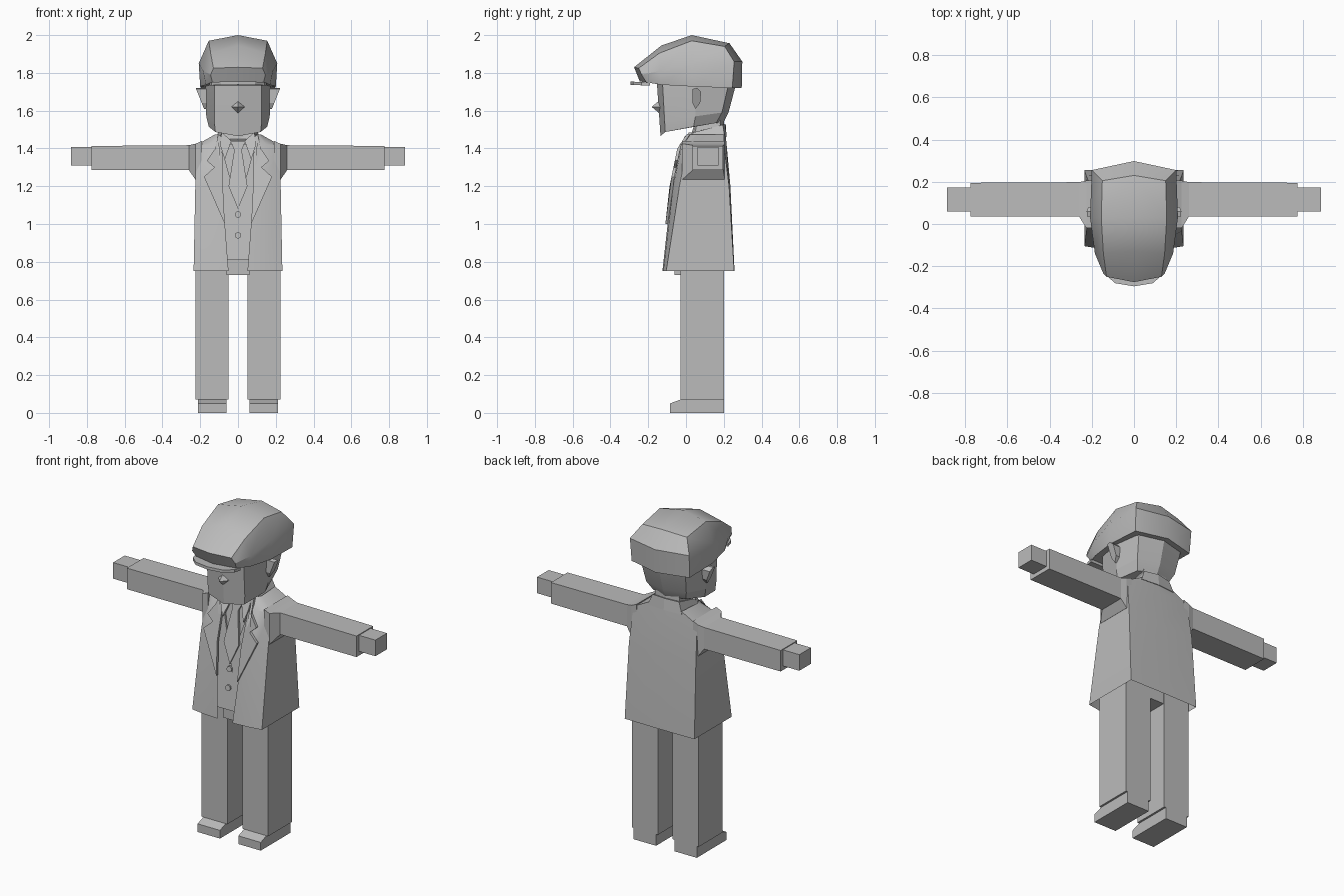
import bpy, bmesh, math
from mathutils import Vector

GREY = bpy.data.materials.new("plain grey")
GREY.diffuse_color = (0.5, 0.5, 0.5, 1)


def finish(name, bm, smooth=None):
    bmesh.ops.remove_doubles(bm, verts=bm.verts, dist=0.0005)
    bmesh.ops.recalc_face_normals(bm, faces=bm.faces)
    me = bpy.data.meshes.new(name)
    bm.to_mesh(me)
    bm.free()
    ob = bpy.data.objects.new(name, me)
    bpy.context.collection.objects.link(ob)
    me.materials.append(GREY)
    if smooth:
        bpy.ops.object.select_all(action='DESELECT')
        ob.select_set(True)
        bpy.context.view_layer.objects.active = ob
        bpy.ops.object.shade_smooth_by_angle(angle=math.radians(smooth))
    return ob


def loft(name, rings, closed=False, caps=True, smooth=None):
    """Join matching rows of points with quads."""
    bm = bmesh.new()
    rows = [[bm.verts.new(p) for p in r] for r in rings]
    n = len(rows[0])
    for a, b in zip(rows, rows[1:]):
        for i in range(n if closed else n - 1):
            j = (i + 1) % n
            bm.faces.new((a[i], a[j], b[j], b[i]))
    if caps:
        bm.faces.new(rows[0])
        bm.faces.new(rows[-1])
    return finish(name, bm, smooth)


def mirror_ring(half):
    """Complete a half ring whose first and last points lie on x = 0."""
    return half + [(-x, y, z) for x, y, z in half[-2:0:-1]]


def rect_x(x, y0, y1, z0, z1):
    return [(x, y0, z0), (x, y1, z0), (x, y1, z1), (x, y0, z1)]


def box(name, x0, x1, y0, y1, z0, z1):
    return loft(name, [rect_x(x0, y0, y1, z0, z1), rect_x(x1, y0, y1, z0, z1)], True)


def front_y(z):
    """Forward surface of the jacket at a given height."""
    rows = [(0.75, -0.125), (1.2, -0.075), (1.42, -0.03), (1.48, 0.02)]
    for (z0, y0), (z1, y1) in zip(rows, rows[1:]):
        if z <= z1:
            return y0 + (y1 - y0) * (z - z0) / (z1 - z0)
    return 0.02


def plate(name, pts, offset, thick=0.012, side=1):
    """Flat piece following the chest, outlined in (x, z)."""
    rings = [[(side * x, front_y(z) + offset + t, z) for x, z in pts] for t in (0, thick)]
    return loft(name, rings, True)


for s, tag in ((-1, "left"), (1, "right")):
    # Legs and shoes
    box(f"{tag}_trouser_leg", s * 0.05, s * 0.225, -0.03, 0.20, 0.07, 0.88)
    shoe = [(-0.085, 0), (0.2, 0), (0.2, 0.07), (-0.03, 0.07), (-0.085, 0.05)]
    loft(f"{tag}_shoe", [[(s * x, y, z) for y, z in shoe] for x in (0.062, 0.213)], True)
    # Sleeve with flared armhole, and hand
    loft(f"{tag}_sleeve", [rect_x(s * 0.19, -0.02, 0.205, 1.23, 1.44),
                           rect_x(s * 0.225, -0.02, 0.205, 1.235, 1.425),
                           rect_x(s * 0.26, 0.035, 0.198, 1.285, 1.417),
                           rect_x(s * 0.775, 0.035, 0.195, 1.285, 1.413)], True)
    box(f"{tag}_hand", s * 0.76, s * 0.885, 0.06, 0.172, 1.31, 1.408)
    # Ear, flaring outward at the top
    ear = [(0.035, 1.64), (0.05, 1.61), (0.075, 1.64), (0.08, 1.70), (0.06, 1.72), (0.035, 1.715)]
    loft(f"{tag}_ear", [[(s * 0.15, y, z) for y, z in ear],
                        [(s * (0.18 + (z - 1.61) * 0.4), y, z) for y, z in ear]], True)
    # Lapel with notch, and shirt collar leaf
    plate(f"{tag}_lapel", [(0.07, 1.0), (0.18, 1.25), (0.125, 1.30), (0.165, 1.335),
                           (0.12, 1.40), (0.105, 1.475), (0.085, 1.46), (0.08, 1.2)],
          -0.012, 0.016, s)
    plate(f"{tag}_shirt_collar", [(0.035, 1.44), (0.07, 1.34), (0.095, 1.42), (0.085, 1.485)],
          -0.004, 0.02, s)

# Pelvis
box("pelvis", -0.06, 0.06, -0.06, 0.195, 0.73, 0.88)

# Jacket: open shell from front edge round the back to the other front edge
half_rows = [
    [(0.05, -0.125, 0.75), (0.14, -0.12, 0.75), (0.235, -0.105, 0.75), (0.235, 0.255, 0.75), (0, 0.257, 0.75)],
    [(0.085, -0.075, 1.2), (0.15, -0.068, 1.2), (0.226, -0.035, 1.2), (0.226, 0.228, 1.2), (0, 0.235, 1.2)],
    [(0.10, -0.03, 1.42), (0.15, -0.02, 1.42), (0.218, 0.01, 1.42), (0.215, 0.2, 1.42), (0, 0.215, 1.42)],
    [(0.10, 0.02, 1.475), (0.105, 0.03, 1.475), (0.12, 0.06, 1.475), (0.11, 0.2, 1.475), (0, 0.21, 1.47)]]
loft("jacket", [h + [(-x, y, z) for x, y, z in h[-2::-1]] for h in half_rows], caps=False, smooth=35)

# Waistcoat, shirt front, tie and buttons
plate("shirt_front", [(-0.11, 1.0), (0.11, 1.0), (0.11, 1.2), (0.11, 1.42), (-0.11, 1.42), (-0.11, 1.2)], 0.03, 0.02)
plate("waistcoat", [(-0.09, 0.81), (0.09, 0.81), (0.12, 1.2), (0.11, 1.40), (0.085, 1.40), (0, 1.09),
                    (-0.085, 1.40), (-0.11, 1.40), (-0.12, 1.2)], 0.015, 0.025)
plate("tie", [(0, 1.08), (0.05, 1.20), (0.02, 1.39), (0.04, 1.44), (-0.04, 1.44), (-0.02, 1.39), (-0.05, 1.20)],
      0.008, 0.015)
for k, zc in enumerate((1.05, 0.94)):
    disc = [(0.017 * math.cos(a * math.pi / 5), zc + 0.017 * math.sin(a * math.pi / 5)) for a in range(10)]
    plate(f"button_{k + 1}", disc, 0.005, 0.015)

# Neck and standing collar
loft("neck", [mirror_ring([(0, 0.0, 1.40), (0.08, 0.03, 1.40), (0.10, 0.19, 1.40), (0, 0.20, 1.40)]),
              mirror_ring([(0, 0.05, 1.54), (0.07, 0.06, 1.54), (0.08, 0.18, 1.55), (0, 0.2, 1.55)])], True)
loft("collar_band", [mirror_ring([(0, 0.0, 1.43), (0.10, 0.01, 1.45), (0.115, 0.205, 1.46), (0, 0.215, 1.46)]),
                     mirror_ring([(0, 0.04, 1.475), (0.085, 0.04, 1.485), (0.09, 0.195, 1.525), (0, 0.21, 1.53)])], True)

# Head
loft("head", [
    mirror_ring([(0, -0.135, 1.465), (0.12, -0.11, 1.487), (0.155, 0.04, 1.515), (0.11, 0.16, 1.535), (0, 0.2, 1.54)]),
    mirror_ring([(0, -0.14, 1.54), (0.125, -0.113, 1.54), (0.168, 0.05, 1.57), (0.135, 0.19, 1.59), (0, 0.225, 1.59)]),
    mirror_ring([(0, -0.155, 1.76), (0.125, -0.125, 1.76), (0.172, 0.05, 1.76), (0.155, 0.23, 1.76), (0, 0.27, 1.76)])],
    True, smooth=20)

# Nose: four-sided pyramid
bm = bmesh.new()
tip = bm.verts.new((0, -0.182, 1.62))
base = [bm.verts.new(p) for p in ((0, -0.14, 1.655), (0.037, -0.135, 1.62), (0, -0.14, 1.585), (-0.037, -0.135, 1.62))]
for i in range(4):
    bm.faces.new((tip, base[i], base[(i + 1) % 4]))
finish("nose", bm)

# Flat cap: rows run across the head from rim to rim, front to back
cap_rows = [
    [(0.135, -0.21, 1.75), (0.145, -0.235, 1.79), (0.13, -0.25, 1.825), (0, -0.275, 1.83)],
    [(0.17, -0.13, 1.737), (0.185, -0.14, 1.81), (0.145, -0.14, 1.905), (0, -0.13, 1.945)],
    [(0.20, 0.03, 1.728), (0.208, 0.03, 1.85), (0.155, 0.03, 1.97), (0, 0.03, 2.0)],
    [(0.195, 0.245, 1.72), (0.2, 0.255, 1.86), (0.15, 0.205, 1.94), (0, 0.23, 1.957)],
    [(0, 0.295, 1.72), (0, 0.298, 1.86), (0, 0.298, 1.86), (0, 0.298, 1.86)]]
bm = bmesh.new()
for s in (-1, 1):
    def face(*pts):
        pts = [p for i, p in enumerate(pts) if p not in pts[:i]]
        bm.faces.new([bm.verts.new((s * x, y, z)) for x, y, z in pts])
    for a, b in zip(cap_rows, cap_rows[1:]):
        for i in range(3):
            face(a[i], a[i + 1], b[i + 1], b[i])
    f = cap_rows[0]
    low = (0, -0.245, 1.755)
    face(f[0], f[1], f[2], f[3], low)
    rims = [r[0] for r in cap_rows]
    face(low, *rims)
finish("flat_cap", bm, 32)

# Brim
rim = [(0.15, -0.19), (0.14, -0.235), (0.09, -0.28), (0, -0.295)]
outline = rim + [(-x, y) for x, y in rim[-2::-1]]
loft("cap_brim", [[(x, y, z + 0.1 * (-0.25 - y) * 0.5) for x, y in outline] for z in (1.735, 1.752)], True)
